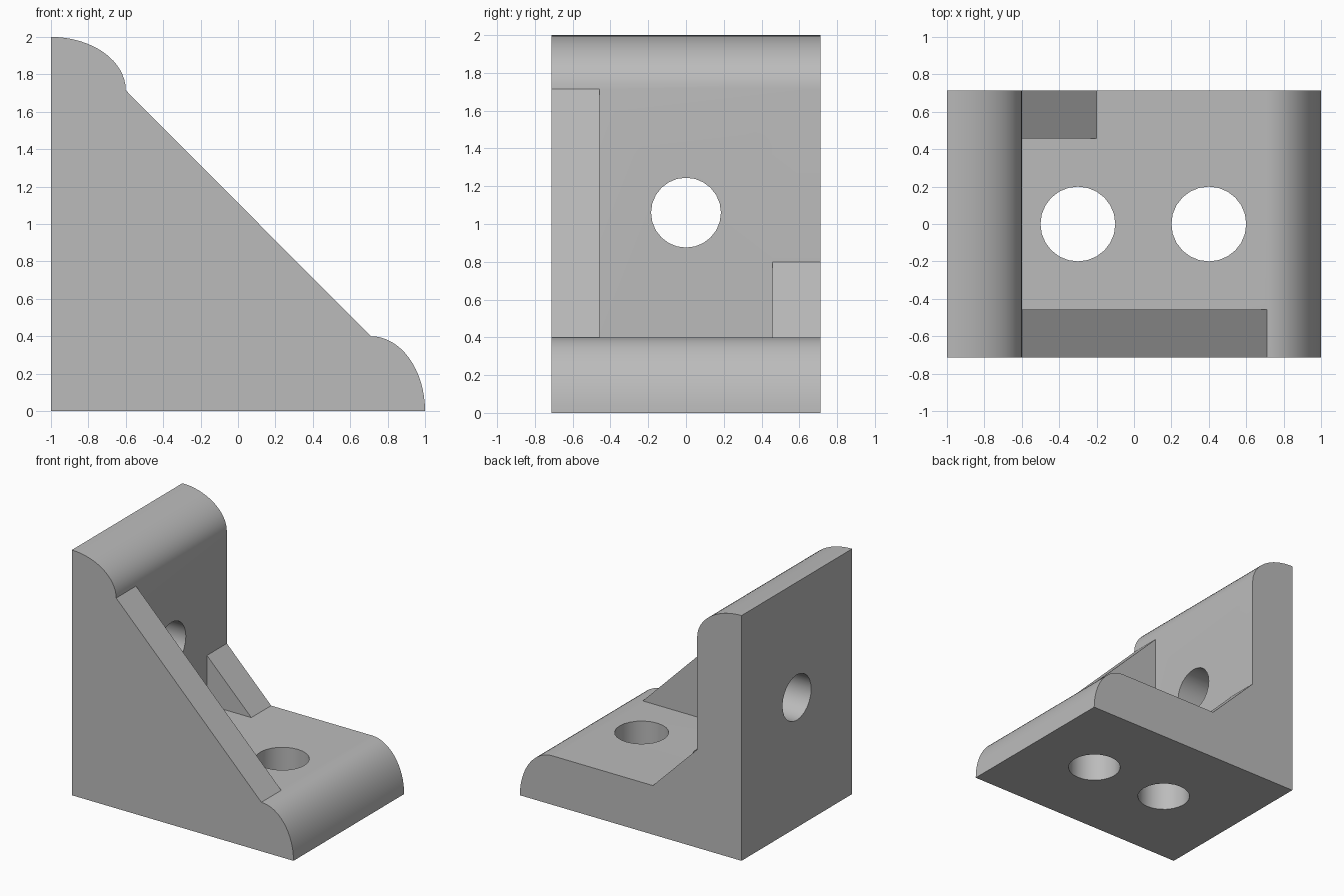
import bpy
import math
from mathutils import Vector

cube = bpy.data.objects.get("Cube")
if cube:
    bpy.data.objects.remove(cube)

HALF = 0.713      # half width of the bracket
RIB_IN = 0.457    # inner face of the ribs
WALL = -0.6       # inner face of the upright plate
FLOOR = 0.4       # top face of the base plate

grey = bpy.data.materials.new("plain grey")
grey.use_nodes = True
colour = (0.5, 0.5, 0.5, 1)
grey.diffuse_color = colour
grey.node_tree.nodes["Principled BSDF"].inputs["Base Color"].default_value = colour


def quarter(cx, cz, rx, rz, steps=16):
    """Quarter ellipse from its right end up to its top."""
    angles = [math.pi / 2 * i / steps for i in range(steps + 1)]
    return [(cx + rx * math.cos(a), cz + rz * math.sin(a)) for a in angles]


def slab(name, profile, y0, y1):
    """Extrude an x-z profile from y0 to y1."""
    n = len(profile)
    verts = [(x, y, z) for y in (y0, y1) for x, z in profile]
    faces = [range(n), range(2 * n - 1, n - 1, -1)]
    faces += [(i, i + n, (i + 1) % n + n, (i + 1) % n) for i in range(n)]
    mesh = bpy.data.meshes.new(name)
    mesh.from_pydata(verts, [], [tuple(f) for f in faces])
    mesh.materials.append(grey)
    obj = bpy.data.objects.new(name, mesh)
    bpy.context.collection.objects.link(obj)
    return obj


def drill(name, centre, radius, axis):
    """Cylinder used to cut a bolt hole."""
    turn = Vector((0, 0, 1)).rotation_difference(Vector(axis)).to_euler()
    bpy.ops.mesh.primitive_cylinder_add(vertices=24, radius=radius, depth=1,
                                        location=centre, rotation=turn)
    obj = bpy.context.object
    obj.name = name
    obj.data.materials.append(grey)
    return obj


# L-shaped body with rounded ends
outline = [(-1, 0)] + quarter(0.71, 0, 0.29, FLOOR) + [(WALL, FLOOR)]
outline += quarter(-1, 1.715, 0.4, 0.285)
bracket = slab("bracket", outline, -HALF, HALF)

# Tall front rib and short back rib, their inner corner buried in the body
corner = (-0.8, 0.2)
front_rib = slab("front_rib", [corner, (0.71, FLOOR), (WALL, 1.715)], -HALF, -RIB_IN)
back_rib = slab("back_rib", [corner, (-0.2, FLOOR), (WALL, 0.8)], RIB_IN, HALF)

# Bolt holes: two in the base, one in the upright
cutters = [drill("base_hole_inner", (-0.3, 0, 0.2), 0.2, (0, 0, 1)),
           drill("base_hole_outer", (0.4, 0, 0.2), 0.2, (0, 0, 1)),
           drill("upright_hole", (-0.8, 0, 1.06), 0.185, (1, 0, 0))]

# Join the ribs, then cut the holes
bpy.ops.object.select_all(action='DESELECT')
bpy.context.view_layer.objects.active = bracket
bracket.select_set(True)
steps = [(o, 'UNION') for o in (front_rib, back_rib)]
steps += [(o, 'DIFFERENCE') for o in cutters]
for tool, operation in steps:
    mod = bracket.modifiers.new(tool.name, 'BOOLEAN')
    mod.operation = operation
    mod.solver = 'EXACT'
    mod.object = tool
    bpy.ops.object.modifier_apply(modifier=mod.name)
    bpy.data.objects.remove(tool)

bpy.ops.object.shade_smooth_by_angle(angle=math.radians(30))
